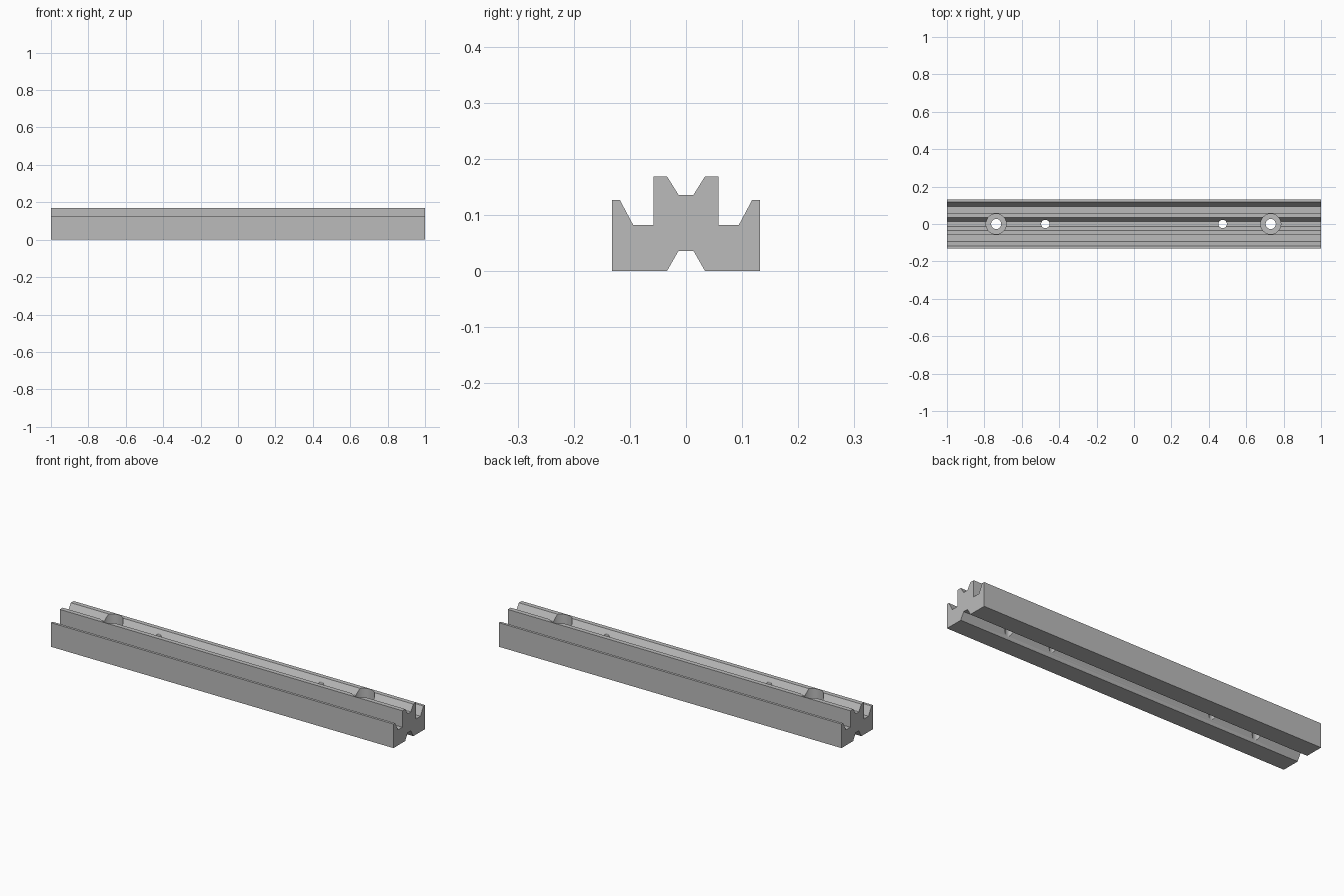
import bpy
import bmesh

old = bpy.data.objects.get("Cube")
if old:
    bpy.data.objects.remove(old, do_unlink=True)

grey = bpy.data.materials.new("plain grey")
grey.use_nodes = True
color = (0.5, 0.5, 0.5, 1)
grey.diffuse_color = color
grey.node_tree.nodes["Principled BSDF"].inputs["Base Color"].default_value = color


def make_object(name, bm):
    bmesh.ops.recalc_face_normals(bm, faces=bm.faces)
    mesh = bpy.data.meshes.new(name)
    bm.to_mesh(mesh)
    bm.free()
    mesh.materials.append(grey)
    obj = bpy.data.objects.new(name, mesh)
    bpy.context.collection.objects.link(obj)
    return obj


# Rail: half of the cross-section (y, z), mirrored and extruded along x
half = [(0.0134, 0.036), (0.034, 0), (0.1315, 0), (0.1315, 0.127),
        (0.118, 0.127), (0.094, 0.082), (0.058, 0.082), (0.058, 0.169),
        (0.034, 0.169), (0.0134, 0.136)]
profile = half + [(-y, z) for y, z in reversed(half)]
bm = bmesh.new()
face = bm.faces.new([bm.verts.new((-1, y, z)) for y, z in profile])
ends = bmesh.ops.extrude_face_region(bm, geom=[face], use_keep_orig=True)["geom"]
bmesh.ops.translate(bm, vec=(2, 0, 0),
                    verts=[v for v in ends if isinstance(v, bmesh.types.BMVert)])
rail = make_object("rail", bm)


# Holes: bores right through, and counterbores from the top
def cut_hole(name, x, radius, bottom):
    bm = bmesh.new()
    bmesh.ops.create_cone(bm, cap_ends=True, segments=48, radius1=radius,
                          radius2=radius, depth=0.3 - bottom)
    bmesh.ops.translate(bm, vec=(x, 0, (0.3 + bottom) / 2), verts=bm.verts)
    cutter = make_object(name, bm)
    cutter.hide_render = True
    cutter.hide_viewport = True
    cut = rail.modifiers.new(name, "BOOLEAN")
    cut.operation = "DIFFERENCE"
    cut.solver = "EXACT"
    cut.object = cutter


for x in (-0.737, 0.731):
    cut_hole("counterbore_cutter", x, 0.054, 0.085)
    cut_hole("screw_hole_cutter", x, 0.027, -0.1)
for x in (-0.474, 0.474):
    cut_hole("pin_hole_cutter", x, 0.0225, -0.1)

# Bake the cuts into the rail and drop the cutters
bpy.context.view_layer.objects.active = rail
rail.select_set(True)
for modifier in list(rail.modifiers):
    cutter = modifier.object
    bpy.ops.object.modifier_apply(modifier=modifier.name)
    bpy.data.objects.remove(cutter, do_unlink=True)
bpy.ops.object.shade_smooth_by_angle()
